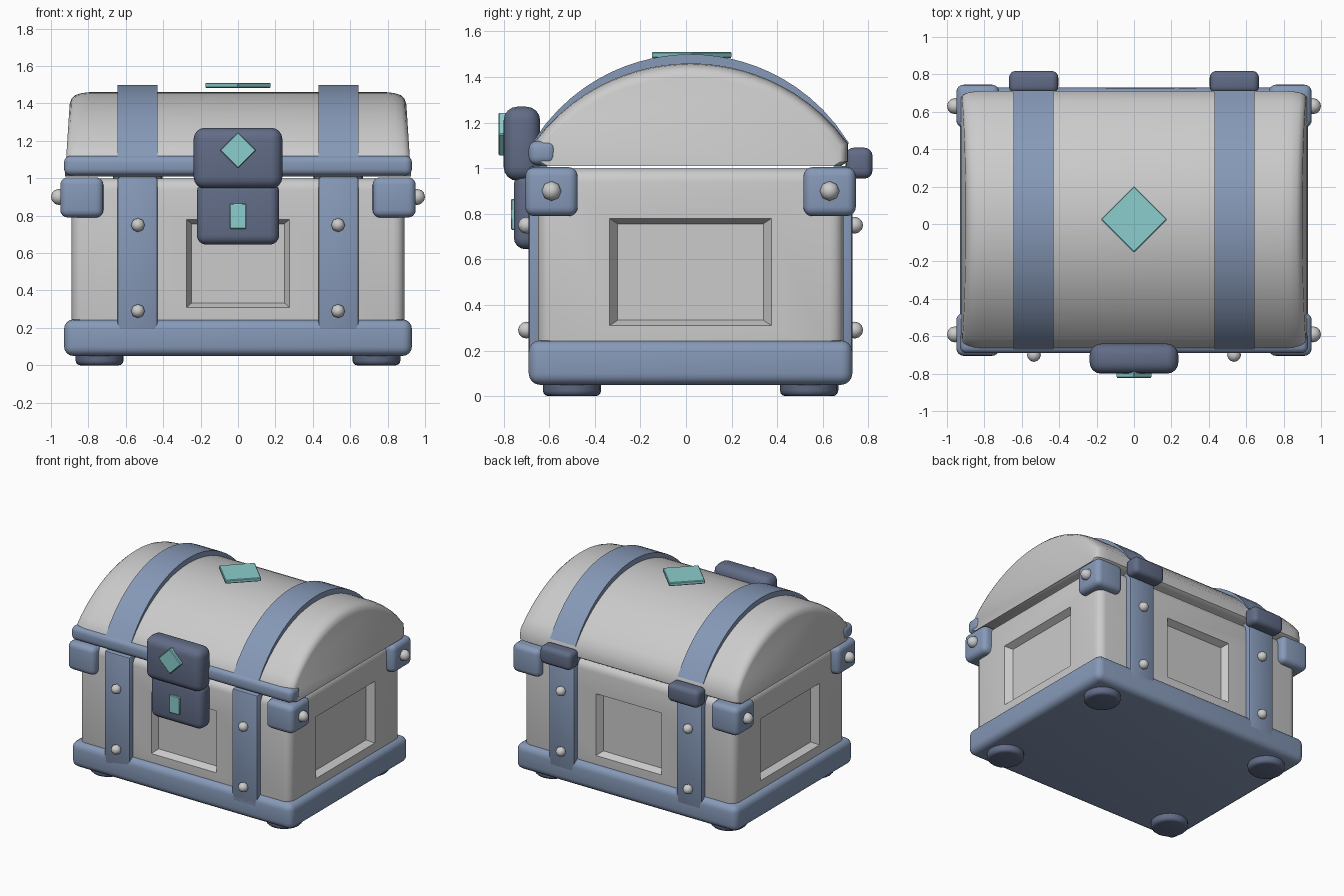
import bpy, bmesh
from math import sqrt, pi
from mathutils import Matrix, Vector

if "Cube" in bpy.data.objects:
    bpy.data.objects.remove(bpy.data.objects["Cube"])

YC = 0.02  # depth centre of the chest body


def material(name, rgb):
    m = bpy.data.materials.new(name)
    m.diffuse_color = (*rgb, 1)
    m.use_nodes = True
    m.node_tree.nodes["Principled BSDF"].inputs["Base Color"].default_value = m.diffuse_color
    return m


BLUE = material("blue_metal", (0.24, 0.32, 0.48))
DARK = material("dark_metal", (0.12, 0.15, 0.24))
TEAL = material("teal_gem", (0.26, 0.62, 0.61))


def finish(name, bm, mat=None, angle=40):
    bmesh.ops.recalc_face_normals(bm, faces=bm.faces[:])
    me = bpy.data.meshes.new(name)
    bm.to_mesh(me)
    bm.free()
    ob = bpy.data.objects.new(name, me)
    bpy.context.collection.objects.link(ob)
    if mat:
        me.materials.append(mat)
    bpy.ops.object.select_all(action='DESELECT')
    ob.select_set(True)
    bpy.context.view_layer.objects.active = ob
    bpy.ops.object.shade_smooth_by_angle(angle=angle * pi / 180)
    return ob


def box_mesh(x, y, z):
    bm = bmesh.new()
    size = [b - a for a, b in (x, y, z)]
    mid = [(a + b) / 2 for a, b in (x, y, z)]
    bmesh.ops.create_cube(bm, size=1, matrix=Matrix.Translation(mid) @ Matrix.Diagonal((*size, 1)))
    return bm


def box(name, x, y, z, bevel, mat=None, segments=4):
    bm = box_mesh(x, y, z)
    bmesh.ops.bevel(bm, geom=bm.edges[:], offset=bevel, segments=segments,
                    profile=0.5, affect='EDGES')
    return finish(name, bm, mat)


def diamond(name, loc, radius, depth, axis):
    bm = bmesh.new()
    rot = Matrix.Rotation(pi / 2, 4, 'X') if axis == 'Y' else Matrix()
    bmesh.ops.create_cone(bm, cap_ends=True, segments=4, radius1=radius, radius2=radius,
                          depth=depth, matrix=Matrix.Translation(loc) @ rot)
    bmesh.ops.bevel(bm, geom=bm.edges[:], offset=0.005, segments=1, affect='EDGES')
    return finish(name, bm, TEAL, 30)


def rivet(name, loc, radius, axis):
    bm = bmesh.new()
    rot = Matrix.Rotation(pi / 2, 4, axis)
    bmesh.ops.create_uvsphere(bm, u_segments=8, v_segments=6, radius=radius,
                              matrix=Matrix.Translation(loc) @ rot)
    return finish(name, bm, None, 50)


def arc(half, base, top, n=24):
    """Circular arc from +half to -half depth, rising from base to top."""
    sag = top - base
    r = (half * half + sag * sag) / (2 * sag)
    ys = [half * (1 - 2 * i / n) for i in range(n + 1)]
    return [(y, top - r + sqrt(r * r - y * y)) for y in ys]


def loft(sections):
    bm = bmesh.new()
    rings = [[bm.verts.new(p) for p in s] for s in sections]
    n = len(rings[0])
    for a, b in zip(rings, rings[1:]):
        for i in range(n):
            j = (i + 1) % n
            bm.faces.new((a[i], a[j], b[j], b[i]))
    bm.faces.new(rings[0])
    bm.faces.new(rings[-1])
    return bm


# Body with a recessed panel in each wall
bm = box_mesh((-0.89, 0.89), (YC - 0.67, YC + 0.67), (0.1, 1.0))
outer = bm.edges[:]
for f in [f for f in bm.faces if abs(f.normal.z) < 0.5]:
    n = f.normal.copy()
    centre = f.calc_center_median()
    half = 0.355 if abs(n.x) > 0.5 else 0.275
    for grow, push in ((1, 0), (0.9, 0.05)):
        bmesh.ops.inset_region(bm, faces=[f], thickness=0.05)
        c = f.calc_center_median()
        for v in f.verts:
            d = v.co - c
            side = d - Vector((0, 0, d.z))
            v.co = (Vector((centre.x, centre.y, 0.545)) + side.normalized() * half * grow
                    + Vector((0, 0, (0.235 if d.z > 0 else -0.235) * grow)) - n * push)
bmesh.ops.bevel(bm, geom=[e for e in outer if e.is_valid], offset=0.06, segments=4,
                profile=0.5, affect='EDGES')
finish("chest_body", bm, None, 35)

# Base trim and feet
box("base_trim", (-0.93, 0.93), (-0.69, 0.73), (0.05, 0.245), 0.05, BLUE)
for sx in (-1, 1):
    for sy in (-1, 1):
        bm = bmesh.new()
        bmesh.ops.create_cone(bm, cap_ends=True, segments=20, radius1=0.128, radius2=0.128, depth=0.09,
                              matrix=Matrix.Translation((sx * 0.74, YC + sy * 0.52, 0.045)))
        rim = [e for e in bm.edges if all(v.co.z < 0.01 for v in e.verts)]
        bmesh.ops.bevel(bm, geom=rim, offset=0.025, segments=3, profile=0.5, affect='EDGES')
        finish("foot", bm, DARK)

# Domed lid, its ends rounded over and leaning inward
profile = [(-0.66, 1.01), (0.66, 1.01), (0.69, 1.03)] + arc(0.69, 1.11, 1.46) + [(-0.69, 1.03)]


def lid_section(x, drop):
    s = 1 if x > 0 else -1
    pts = []
    for y, z in profile:
        h = (z - 1.01) / 0.45
        pts.append((x - s * 0.025 * h, YC + y * (1 - drop * 0.35), 1.01 + (z - 1.01) * (1 - drop)))
    return pts


ends = [(0.82, 0), (0.86, 0.01), (0.895, 0.035), (0.915, 0.075), (0.925, 0.14)]
finish("lid", loft([lid_section(-x, d) for x, d in reversed(ends)] +
                   [lid_section(x, d) for x, d in ends]), None, 40)

# Front rim of the lid
box("lid_front_rim", (-0.93, 0.93), (-0.69, -0.57), (1.015, 1.12), 0.035, BLUE)

strap_profile = arc(0.695, 1.11, 1.5) + arc(0.64, 1.08, 1.42)[::-1]
for s in (-1, 1):
    # Straps over the lid and round the body
    xs = sorted((s * 0.43, s * 0.645))
    finish("lid_strap", loft([[(x, YC + y, z) for y, z in strap_profile] for x in xs]), BLUE, 40)
    box("front_strap", xs, (-0.69, -0.6), (0.15, 1.01), 0.015, BLUE, 2)
    box("back_strap", xs, (0.64, 0.73), (0.15, 1.01), 0.015, BLUE, 2)
    for z in (0.29, 0.75):
        rivet("front_strap_rivet", (s * 0.535, -0.7, z), 0.037, 'X')
        rivet("back_strap_rivet", (s * 0.535, 0.74, z), 0.037, 'X')

    # Hinges at the back
    box("hinge", sorted((s * 0.405, s * 0.668)), (0.7, 0.818), (0.955, 1.09), 0.035, DARK)

    # Corner brackets with side rivets
    for t in (-1, 1):
        ys = sorted((YC + t * 0.495, YC + t * 0.725))
        box("corner_bracket", sorted((s * 0.72, s * 0.95)), ys, (0.79, 1.005), 0.04, BLUE)
        rivet("bracket_rivet", (s * 0.957, YC + t * 0.61, 0.9), 0.043, 'Y')

# Lock plates with teal gem and keyhole
box("lock_upper", (-0.237, 0.237), (-0.8, -0.64), (0.945, 1.27), 0.06, DARK)
box("lock_lower", (-0.22, 0.22), (-0.755, -0.62), (0.645, 0.98), 0.05, DARK)
diamond("lock_gem", (0, -0.8, 1.15), 0.097, 0.045, 'Y')
box("keyhole", (-0.043, 0.043), (-0.768, -0.74), (0.73, 0.865), 0.004, TEAL, 1)

# Gem on top of the lid
diamond("lid_gem", (0, 0.025, 1.497), 0.178, 0.027, 'Z')
